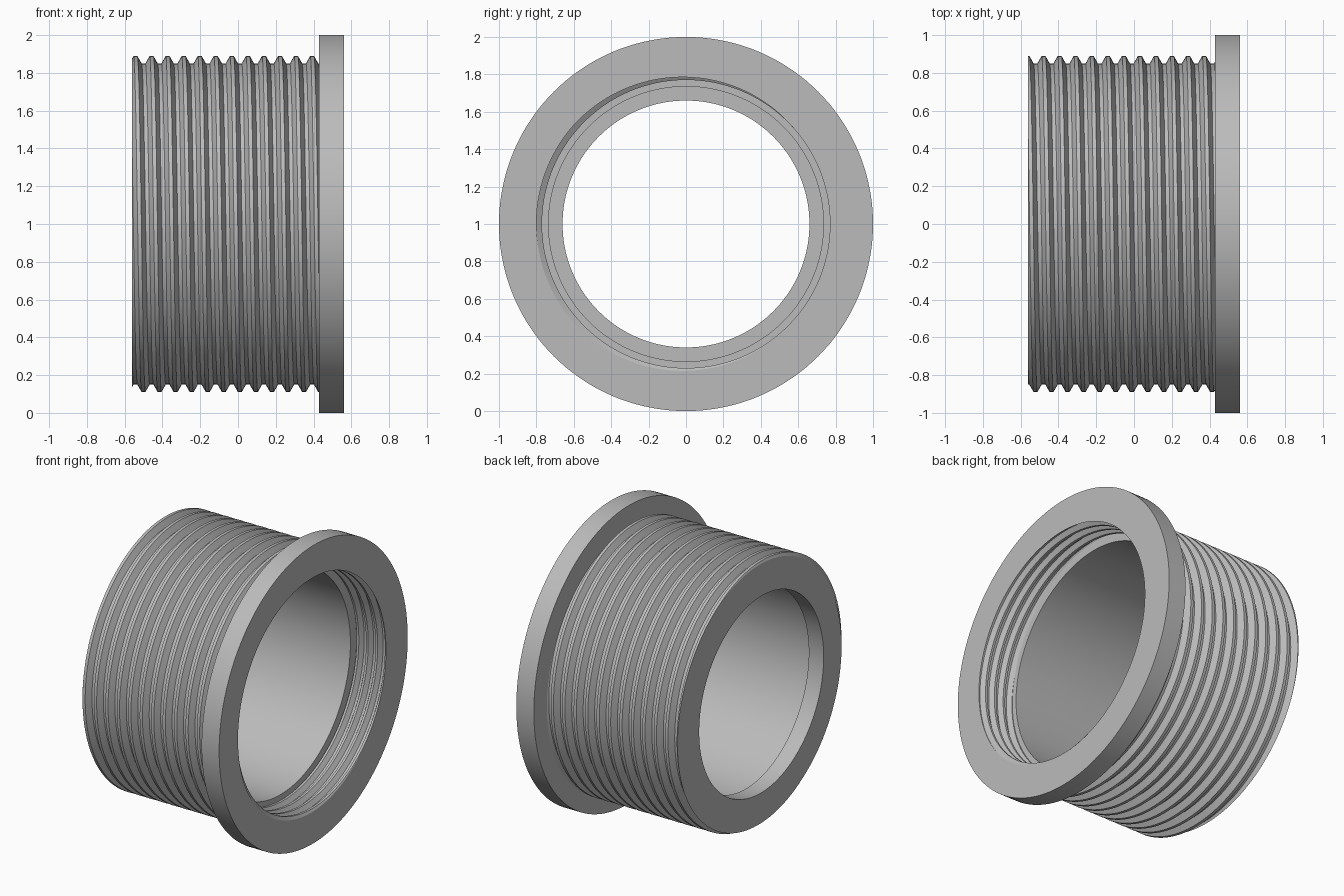
import bpy, bmesh, math

cube = bpy.data.objects.get("Cube")
if cube:
    bpy.data.objects.remove(cube, do_unlink=True)

SEGMENTS = 144
LEFT, SHOULDER, RIGHT = -0.56, 0.43, 0.56   # end face, flange back, flange face
INNER_END, STEP = 0.32, -0.45               # end of inner thread, bore step
BORE, LIP = 0.735, 0.66


def thread_line(angle, start, end, pitch, phase, crest, root, flat):
    """Points (x, radius) of a right-handed trapezoid thread, cut at both ends."""
    shift = phase + pitch * angle / math.tau
    flank = pitch / 2 - flat

    def radius(x):
        d = abs((x - shift + pitch / 2) % pitch - pitch / 2)
        f = min(max((d - flat / 2) / flank, 0), 1)
        return crest + (root - crest) * f

    first = math.floor((start - phase) / pitch) - 2
    last = math.ceil((end - phase) / pitch) + 2
    corners = (-flat / 2, flat / 2, flat / 2 + flank, pitch - flat / 2 - flank)
    points = []
    for turn in range(first, last):
        for c in corners:
            x = min(max(shift + turn * pitch + c, start), end)
            points.append((x, radius(x)))
    return points


def section(angle):
    """Closed cross-section of the bushing at one angle round the x axis."""
    outer = thread_line(angle, LEFT, SHOULDER, 0.085, -0.479, 0.89, 0.85, 0.02)
    inner = thread_line(angle, INNER_END, RIGHT, 0.07, RIGHT, 0.77, 0.80, 0.016)
    flange = [(SHOULDER, 1.0), (RIGHT, 1.0)]
    bore = [(INNER_END, BORE), (STEP, BORE), (STEP, LIP), (LEFT, LIP)]
    return outer + flange + inner[::-1] + bore


# Sweep the section round the axis, then weld the seam and the cut thread ends
bm = bmesh.new()
columns = []
for i in range(SEGMENTS + 1):
    a = math.tau * i / SEGMENTS
    columns.append([bm.verts.new((x, r * math.cos(a), 1 + r * math.sin(a)))
                    for x, r in section(a)])
for a, b in zip(columns, columns[1:]):
    for j in range(len(a)):
        k = (j + 1) % len(a)
        bm.faces.new((a[j], a[k], b[k], b[j]))
bmesh.ops.remove_doubles(bm, verts=bm.verts, dist=0.0001)
bmesh.ops.dissolve_degenerate(bm, edges=bm.edges, dist=0.0001)
bmesh.ops.recalc_face_normals(bm, faces=bm.faces)
mesh = bpy.data.meshes.new("threaded_bushing")
bm.to_mesh(mesh)
bm.free()
bushing = bpy.data.objects.new("threaded_bushing", mesh)
bpy.context.collection.objects.link(bushing)

# Plain grey metal
grey = bpy.data.materials.new("grey")
grey.use_nodes = True
grey.diffuse_color = (0.5, 0.5, 0.5, 1)
grey.node_tree.nodes["Principled BSDF"].inputs["Base Color"].default_value = grey.diffuse_color
mesh.materials.append(grey)

# Smooth round the axis, sharp at thread and flange edges
bpy.ops.object.select_all(action="DESELECT")
bushing.select_set(True)
bpy.context.view_layer.objects.active = bushing
bpy.ops.object.shade_smooth_by_angle(angle=math.radians(25))
